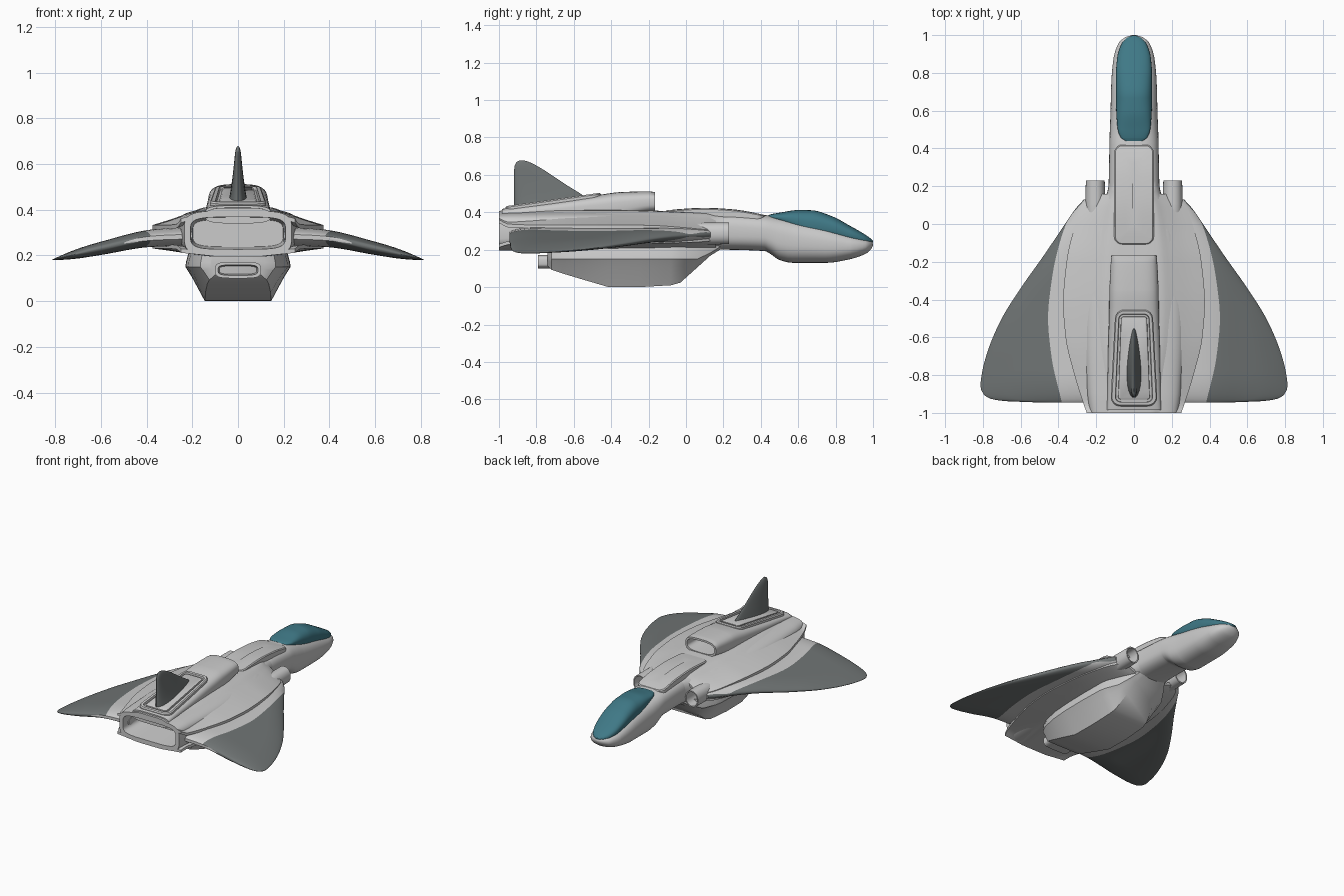
import bpy, bmesh, math

if "Cube" in bpy.data.objects:
    bpy.data.objects.remove(bpy.data.objects["Cube"])


def material(name, c):
    m = bpy.data.materials.new(name)
    m.diffuse_color = (*c, 1)
    m.use_nodes = True
    m.node_tree.nodes["Principled BSDF"].inputs["Base Color"].default_value = m.diffuse_color
    return m


DARK = material("dark_grey", (0.16, 0.175, 0.175))
TEAL = material("teal", (0.05, 0.19, 0.24))


def interp(tab, t):
    """Smooth monotone interpolation of the table rows (key, values...)."""
    tab = sorted(tab)
    t = min(max(t, tab[0][0]), tab[-1][0])
    i = max(k for k in range(len(tab) - 1) if tab[k][0] <= t)
    h = tab[i + 1][0] - tab[i][0]
    u = (t - tab[i][0]) / h
    out = []
    for c in range(1, len(tab[0])):
        d = lambda k: (tab[k + 1][c] - tab[k][c]) / (tab[k + 1][0] - tab[k][0])

        def slope(k):
            if k == 0 or k == len(tab) - 1:
                return d(min(k, len(tab) - 2))
            a, b = d(k - 1), d(k)
            return 0 if a * b <= 0 else 2 * a * b / (a + b)
        a, b = tab[i][c], tab[i + 1][c]
        out.append(a + (b - a) * u * u * (3 - 2 * u)
                   + h * slope(i) * u * (1 - u) ** 2 - h * slope(i + 1) * u * u * (1 - u))
    return out


def spread(a, b, n):
    return [a + (b - a) * i / n for i in range(n + 1)]


def loft(name, rings, mat=None, mirror=False, dark_from=None):
    """Skin closed rings of equal size and cap both ends."""
    bm = bmesh.new()
    vs = [[bm.verts.new(p) for p in r] for r in rings]
    n = len(rings[0])
    for a, b in zip(vs, vs[1:]):
        for i in range(n):
            j = (i + 1) % n
            f = bm.faces.new((a[i], a[j], b[j], b[i]))
            if dark_from and dark_from <= i < n - 1 - dark_from:
                f.material_index = 1
    bm.faces.new(vs[0])
    bm.faces.new(vs[-1])
    bmesh.ops.recalc_face_normals(bm, faces=bm.faces)
    me = bpy.data.meshes.new(name)
    bm.to_mesh(me)
    bm.free()
    ob = bpy.data.objects.new(name, me)
    bpy.context.collection.objects.link(ob)
    if dark_from:
        me.materials.append(None)
    if mat:
        me.materials.append(mat)
    if mirror:
        ob.modifiers.new("mirror", 'MIRROR')
    return ob


def power(c, n):
    return math.copysign(abs(c) ** (2 / n), c)


def oval(y, hw, zb, zt, n, cx=0, seg=48):
    a = [2 * math.pi * i / seg for i in range(seg)]
    return [(cx + hw * power(math.cos(t), n), y,
             (zb + zt) / 2 + (zt - zb) / 2 * power(math.sin(t), n)) for t in a]


def hull(name, tab, steps, mat=None, cx=0, hole=None, lip=0.02, depth=0.13, mirror=False):
    """Loft of rounded sections (y, half width, bottom, top, squareness), optional hollow end."""
    ys = sorted(set(spread(tab[0][0], tab[-1][0], steps) + [r[0] for r in tab]))
    rows = [(y, *interp(tab, y)) for y in ys]
    if hole == 'rear':
        rows.reverse()
    if hole:
        y, w, b, t, n = rows[-1]
        s = 1 if hole == 'rear' else -1
        rows.append((y, w - lip, b + lip, t - lip, n))
        rows.append((y + s * depth, w - lip * 1.4, b + lip * 1.4, t - lip * 1.4, n))
    return loft(name, [oval(*r, cx) for r in rows], mat, mirror)


def plate(name, hw, y0, y1, rad, zfun, levels, taper=0):
    """Rounded rectangular plate on a surface; levels are (inset, height)."""
    rings = []
    cy, hy = (y0 + y1) / 2, (y1 - y0) / 2
    for d, h in levels:
        r, ring = max(rad - d, 0.004), []
        for q, (sx, sy) in enumerate([(1, 1), (-1, 1), (-1, -1), (1, -1)]):
            for a in spread(q * math.pi / 2, (q + 1) * math.pi / 2, 8):
                x = sx * (hw - d - r) + r * math.cos(a)
                y = cy + sy * (hy - d - r) + r * math.sin(a)
                ring.append((x, y))
        full = []  # subdivide the long sides so they follow the surface
        for k, p in enumerate(ring):
            q = ring[(k + 1) % len(ring)]
            m = 12 if k % 9 == 8 else 1
            full += [(p[0] + (q[0] - p[0]) * i / m, p[1] + (q[1] - p[1]) * i / m) for i in range(m)]
        rings.append([(x * (1 - taper * (y - cy) / hy), y, zfun(y) + h) for x, y in full])
    return loft(name, rings)


# fuselage from the tail nozzle to the nose
hull("fuselage", [(-1, .235, .2, .395, 4.5), (-.9, .25, .2, .4, 4), (-.5, .27, .2, .405, 3.5),
                  (-.1, .24, .2, .4, 3), (.1, .17, .2, .395, 3), (.2, .135, .2, .395, 3),
                  (.42, .13, .193, .385, 2.8), (.5, .128, .145, .375, 2.7),
                  (.57, .125, .13, .362, 2.6), (.75, .12, .13, .325, 2.5),
                  (.88, .108, .15, .285, 2.4), (.96, .08, .178, .262, 2.2),
                  (.99, .045, .203, .248, 2), (1, .01, .222, .232, 2)][::1],
     70, hole='rear', lip=.027, depth=.2)

# upper and lower body shells that clasp the wings
SHELL = [(-1, .25, .408, .36, .212), (-.95, .268, .41, .335, .228), (-.8, .315, .412, .33, .232),
         (-.6, .362, .414, .33, .232), (-.42, .375, .414, .33, .232), (-.2, .357, .41, .328, .234),
         (0, .31, .402, .315, .24), (.1, .27, .398, .305, .245), (.16, .215, .395, .3, .25)]
SLOPE = [(0, 1), (.2, 1), (.38, .96), (.55, .7), (.78, .34), (1, .03)]
fr = spread(-1, 1, 40)
ups, lows = [], []
for y in spread(-1, .16, 50):
    w, zt, eu, el = interp(SHELL, y)
    g = [(f * w, interp(SLOPE, abs(f))[0]) for f in fr]
    up = [(x, y, eu + (zt - eu) * k) for x, k in g]
    lo = [(x, y, el + (.195 - el) * k) for x, k in g]
    ups.append(up + [(x, y, z - .018) for x, y, z in reversed(up)])
    lows.append(lo + [(x, y, z + .018) for x, y, z in reversed(lo)])
loft("upper_shell", ups)
loft("lower_shell", lows)

# wings: light root strip and dark outer panel
EDGE = [(-.945, .5), (-.938, .68), (-.925, .76), (-.9, .797), (-.86, .813), (-.78, .803), (-.66, .77),
        (-.5, .7), (-.34, .6), (-.17, .48), (0, .365), (.08, .31), (.13, .265)]
SEAM = [(-.945, .382), (-.7, .437), (-.5, .455), (-.3, .436), (0, .36), (.13, .26)]
CAMBER = [(.2, .283, .042), (.37, .276, .038), (.6, .231, .029), (.75, .196, .017), (.815, .18, .008)]
rings = []
for y in [-.945, -.943, -.938, -.932, -.925, -.912] + spread(-.9, .13, 50):
    e = interp(EDGE, y)[0]
    s = min(interp(SEAM, y)[0], e - .002)
    xs = spread(.2, s, 6) + [s + (e - s) * (1 - (1 - i / 18) ** 1.7) for i in range(1, 19)]
    top, bot = [], []
    for x in xs:
        zc, t = interp(CAMBER, x)
        a = min(1, (e - x) / .13)
        b = min(1, (y + .95) / .16)
        t = max(t * math.sqrt(a * (2 - a)) * math.sqrt(b * (2 - b)), .001)
        top.append((x, y, zc + t))
        bot.append((x, y, zc - t))
    rings.append(top + bot[::-1])
loft("wing", rings, DARK, True, dark_from=6)

# side intake tubes
hull("side_tube", [(-.02, .05, .235, .335, 2), (.1, .052, .228, .345, 2.2), (.23, .05, .23, .345, 2.2)],
     6, cx=.205, hole='front', lip=.008, depth=.14, mirror=True)

# dorsal spine with forward-facing intake
hull("dorsal_spine", [(-.985, .145, .34, .418, 3.5), (-.93, .142, .34, .428, 3.5),
                      (-.7, .138, .34, .458, 3.5), (-.47, .132, .34, .492, 3.4),
                      (-.35, .13, .36, .508, 3.2), (-.2, .123, .395, .512, 3),
                      (-.165, .12, .4, .508, 3)], 30, hole='front', lip=.013, depth=.15)

# raised frame around the fin
plate("fin_base", .112, -.965, -.455, .05, lambda y: .492 + (y + .47) * .142,
      [(0, -.06), (0, .004), (.006, .011), (.022, .011), (.026, -.012), (.034, -.012),
       (.037, .008), (.043, .011)], taper=.12)

# tail fin
FIN = [(.41, -.475, -.92, .055), (.45, -.5, -.92, .047), (.48, -.535, -.92, .04),
       (.55, -.645, -.92, .028), (.62, -.75, -.919, .019), (.65, -.8, -.916, .015),
       (.67, -.842, -.903, .009), (.678, -.868, -.888, .003)]
rings = []
for z in spread(.41, .66, 20) + spread(.663, .678, 6):
    le, te, t = interp(FIN, z)
    ring = []
    for i in range(32):
        a = 2 * math.pi * i / 32
        c = math.cos(a)
        ring.append((t * math.sin(a) * (.78 - .3 * c), (le + te) / 2 + (le - te) / 2 * c, z))
    rings.append(ring)
loft("tail_fin", rings, DARK)

# dorsal access panel
BACK = [(-.11, .4), (.1, .412), (.25, .404), (.42, .376)]
plate("dorsal_panel", .105, -.11, .42, .045, lambda y: interp(BACK, y)[0],
      [(0, -.04), (0, .004), (.006, .01), (.03, .011), (.06, .012), (.1, .012)])

# canopy
CANOPY = [(.44, .045, .374, .384), (.455, .068, .36, .39), (.5, .086, .345, .398),
          (.6, .094, .29, .412), (.67, .096, .258, .411), (.78, .096, .25, .379),
          (.88, .089, .236, .326), (.95, .068, .226, .286), (.985, .038, .23, .262),
          (.999, .008, .238, .248)]
hull("canopy", [(*r, 2.5) for r in CANOPY], 40, TEAL)

# belly pod with flat keel
rings = []
for y, zb, wb, wt in [(-.74, .115, .1, .12), (-.72, .093, .125, .165), (-.66, .073, .135, .195),
                      (-.55, .04, .142, .218), (-.42, .002, .145, .228), (-.25, 0, .145, .23),
                      (-.08, .01, .14, .225), (-.03, .024, .132, .215), (.06, .105, .11, .18),
                      (.13, .168, .09, .14), (.19, .205, .07, .1)]:
    zm = max(.15, zb + .015)
    half = [(wb, zb), ((wb + 2 * wt) / 3, zb + (zm - zb) * .7), (wt, zm), (wt * .99, zm + .02), (wt * .93, zm + .07)]
    rings.append([(x, y, z) for x, z in half] + [(-x, y, z) for x, z in reversed(half)])
loft("belly_pod", rings)

# belly exhaust
hull("belly_exhaust", [(-.79, .1, .1, .172, 4), (-.65, .1, .1, .172, 4)], 2, hole='rear', lip=.013, depth=.05)

# smooth shading with crisp edges
bpy.ops.object.select_all(action='SELECT')
bpy.context.view_layer.objects.active = bpy.data.objects["fuselage"]
bpy.ops.object.shade_smooth_by_angle(angle=math.radians(32))
